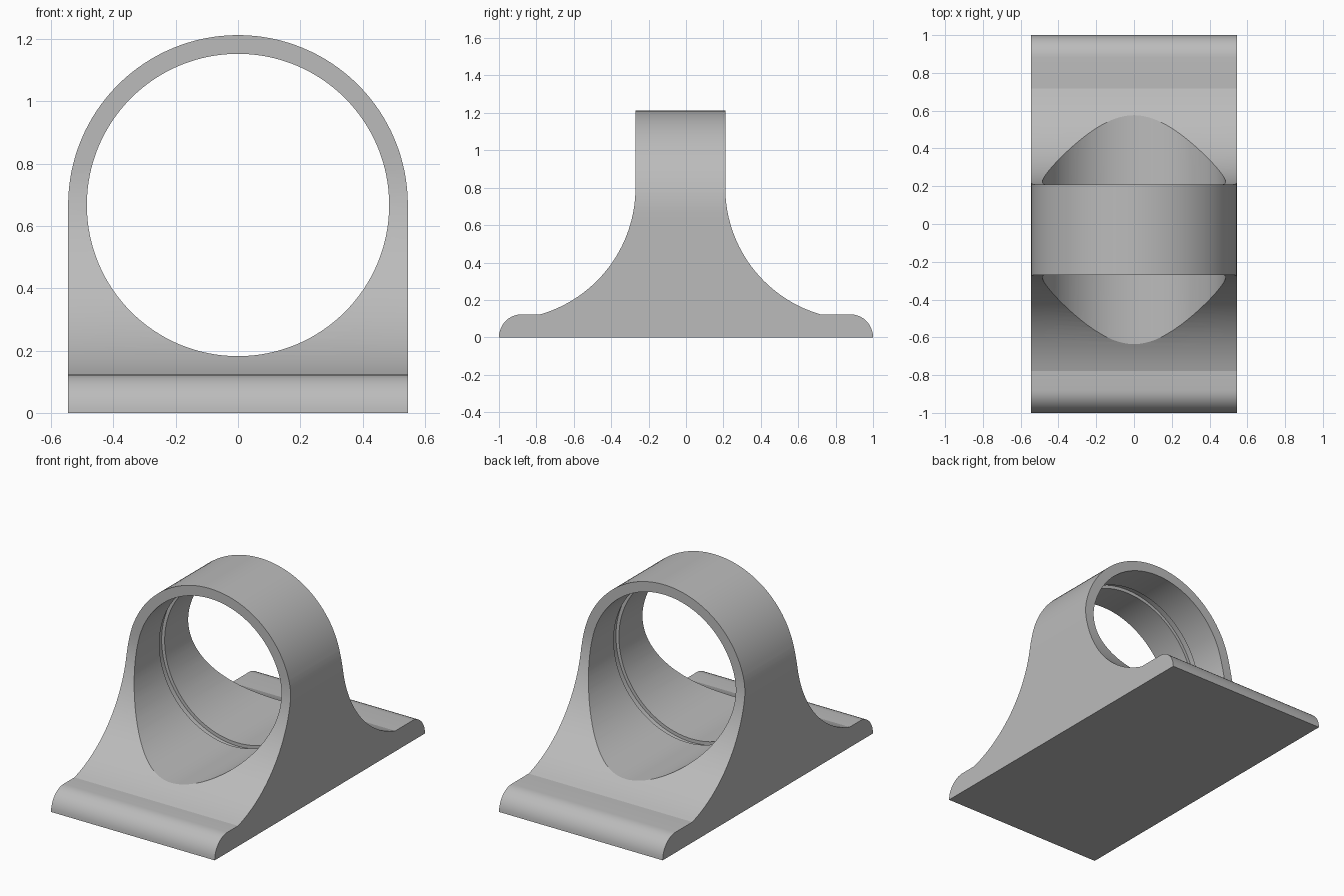
import bpy
import bmesh
from math import sin, cos, pi, asin, radians
from mathutils import Vector

if "Cube" in bpy.data.objects:
    bpy.data.objects.remove(bpy.data.objects["Cube"], do_unlink=True)

gray = bpy.data.materials.new("plain gray")
gray.use_nodes = True
color = (0.5, 0.5, 0.5, 1)
gray.diffuse_color = color
gray.node_tree.nodes["Principled BSDF"].inputs["Base Color"].default_value = color

HALF_WIDTH = 0.545
AXIS_Z = 0.667
BORE = 0.485
MID_Y = -0.03
COLLAR = 0.24      # half length of the collar
SWEEP = 0.705      # radius of the concave flanks
SWEEP_Z = 0.8
LIP_Z = 0.123
LIP_R = 0.12


def arc(cu, cv, r, start, end, steps):
    angles = [start + (end - start) * i / steps for i in range(steps + 1)]
    return [(cu + r * cos(a), cv + r * sin(a)) for a in angles]


def prism(name, points, depth):
    """Extrude a closed outline of 3D points along the vector depth."""
    bm = bmesh.new()
    face = bm.faces.new([bm.verts.new(p) for p in points])
    new = bmesh.ops.extrude_face_region(bm, geom=[face])["geom"]
    verts = [g for g in new if isinstance(g, bmesh.types.BMVert)]
    bmesh.ops.translate(bm, verts=verts, vec=Vector(depth))
    bmesh.ops.recalc_face_normals(bm, faces=bm.faces)
    mesh = bpy.data.meshes.new(name)
    bm.to_mesh(mesh)
    bm.free()
    mesh.materials.append(gray)
    obj = bpy.data.objects.new(name, mesh)
    bpy.context.collection.objects.link(obj)
    return obj


def along_y(name, outline, y0, y1):
    return prism(name, [(x, y0, z) for x, z in outline], (0, y1 - y0, 0))


def combine(target, cutter, operation):
    mod = target.modifiers.new(operation, "BOOLEAN")
    mod.operation = operation
    mod.solver = "EXACT"
    mod.object = cutter
    bpy.context.view_layer.objects.active = target
    bpy.ops.object.modifier_apply(modifier=mod.name)
    bpy.data.objects.remove(cutter, do_unlink=True)


def flank(side):
    """Half of the side profile, from the foot edge up to the collar top."""
    foot = arc(1 - LIP_R, 0, 1, 0, pi / 2, 10)
    foot = [(1 - LIP_R + (u - 1 + LIP_R) * LIP_R, v * LIP_Z) for u, v in foot]
    low = pi + asin((SWEEP_Z - LIP_Z) / SWEEP)
    curve = arc(COLLAR + SWEEP, SWEEP_Z, SWEEP, low, pi, 28)
    curve.append((COLLAR, 1.4))
    return ([(side * y, z) for y, z in foot]
            + [(MID_Y + side * y, z) for y, z in curve])


# Housing: flared side profile trimmed by the arched front profile
profile = flank(1) + flank(-1)[::-1]
housing = prism("bearing_housing", [(-0.7, y, z) for y, z in profile], (1.4, 0, 0))
arch = arc(0, AXIS_Z, HALF_WIDTH, 0, pi, 64)
arch += [(-HALF_WIDTH, -0.1), (HALF_WIDTH, -0.1)]
combine(housing, along_y("arch_trim", arch, -1.2, 1.2), "INTERSECT")

# Through bore and the retaining ring groove inside it
circle = arc(0, AXIS_Z, BORE, 0, 2 * pi, 128)[:-1]
combine(housing, along_y("bore_cutter", circle, -1.3, 1.3), "DIFFERENCE")
ring = arc(0, AXIS_Z, BORE + 0.02, 0, 2 * pi, 128)[:-1]
combine(housing, along_y("groove_cutter", ring, MID_Y - 0.025, MID_Y + 0.025), "DIFFERENCE")

# Smooth the curved surfaces, keep the edges crisp
bpy.ops.object.select_all(action="DESELECT")
housing.select_set(True)
bpy.context.view_layer.objects.active = housing
bpy.ops.object.shade_smooth_by_angle(angle=radians(14))
